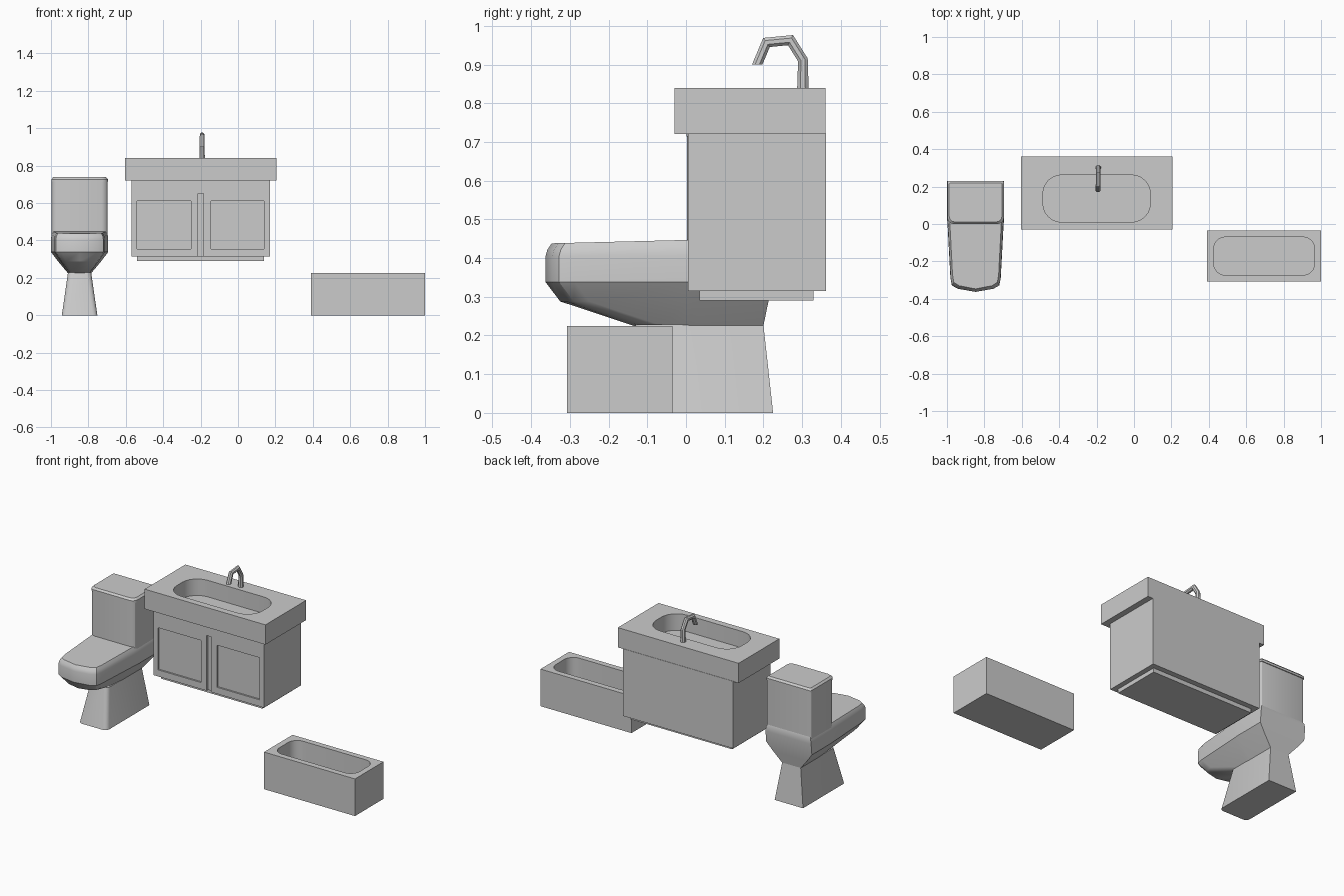
import bpy, bmesh, math
from mathutils import Vector

if "Cube" in bpy.data.objects:
    bpy.data.objects.remove(bpy.data.objects["Cube"])

grey = bpy.data.materials.new("ceramic_grey")
grey.diffuse_color = (0.6, 0.6, 0.6, 1)
grey.use_nodes = True
grey.node_tree.nodes["Principled BSDF"].inputs["Base Color"].default_value = grey.diffuse_color


def loft(name, rings, smooth=True):
    """Skin a stack of equal-length rings and cap both ends."""
    bm = bmesh.new()
    rows = [[bm.verts.new(p) for p in r] for r in rings]
    n = len(rows[0])
    for a, b in zip(rows, rows[1:]):
        for i in range(n):
            j = (i + 1) % n
            bm.faces.new((a[i], a[j], b[j], b[i]))
    bm.faces.new(rows[0][::-1])
    bm.faces.new(rows[-1])
    bmesh.ops.recalc_face_normals(bm, faces=bm.faces)
    me = bpy.data.meshes.new(name)
    bm.to_mesh(me)
    bm.free()
    me.materials.append(grey)
    ob = bpy.data.objects.new(name, me)
    bpy.context.collection.objects.link(ob)
    if smooth:
        bpy.ops.object.select_all(action='DESELECT')
        ob.select_set(True)
        bpy.context.view_layer.objects.active = ob
        bpy.ops.object.shade_smooth_by_angle(angle=math.radians(30))
    return ob


def rect(x0, x1, y0, y1, z, front=0, back=0, steps=1):
    """Rectangle ring with optional rounded front and back corners."""
    pts = []
    corners = [(x1, y1, -1, -1, 0, back), (x0, y1, 1, -1, 90, back),
               (x0, y0, 1, 1, 180, front), (x1, y0, -1, 1, 270, front)]
    for x, y, sx, sy, start, r in corners:
        if not r:
            pts.append((x, y, z))
            continue
        for k in range(steps + 1):
            a = math.radians(start + 90 * k / steps)
            pts.append((x + sx * r + r * math.cos(a), y + sy * r + r * math.sin(a), z))
    return pts


def box(name, x0, x1, y0, y1, z0, z1, r=0, steps=1):
    return loft(name, [rect(x0, x1, y0, y1, z, r, r, steps) for z in (z0, z1)], r > 0)


def cut(target, cutter):
    cutter.hide_render = True
    cutter.display_type = 'WIRE'
    m = target.modifiers.new(cutter.name, 'BOOLEAN')
    m.operation = 'DIFFERENCE'
    m.solver = 'EXACT'
    m.object = cutter


# Toilet
TX = -0.847


def bowl_ring(hw, yf, yb, z, tilt=0.0):
    """Oval-fronted bowl outline, mirrored about the toilet centre line."""
    half = [(0.63 * hw, yf + 0.017), (0.83 * hw, yf + 0.035),
            (0.88 * hw, yf + 0.075), (0.98 * hw, 0.0), (hw, 0.03), (hw, yb)]
    pts = [(0, yf)] + half + [(-x, y) for x, y in reversed(half)]
    return [(TX + x, y, z + tilt * (y + 0.35)) for x, y in pts]


loft("toilet_base", [rect(TX - h, TX + h, yf, yb, z, 0.025, 0, 3)
                     for h, yf, yb, z in ((0.095, -0.185, 0.225, 0), (0.062, -0.13, 0.2, 0.228))])
loft("toilet_bowl", [
    bowl_ring(0.062, -0.135, 0.2, 0.225),
    bowl_ring(0.115, -0.325, 0.213, 0.288),
    bowl_ring(0.153, -0.363, 0.223, 0.338),
    bowl_ring(0.153, -0.363, 0.23, 0.405),
    bowl_ring(0.150, -0.358, 0.23, 0.422, 0.015),
    bowl_ring(0.140, -0.347, 0.222, 0.438, 0.025)])
loft("toilet_tank", [rect(TX - 0.149 + i, TX + 0.149 - i, 0.003 + i, 0.225 - i, z, 0.03, 0.008, 3)
                     for i, z in ((0, 0.43), (0, 0.716))])
loft("tank_lid", [rect(TX - 0.151 + i, TX + 0.151 - i, 0.001 + i, 0.23 - i, z, 0.03, 0.008, 3)
                  for i, z in ((0, 0.714), (0, 0.727), (0.01, 0.738))])

# Vanity cabinet with recessed door panels and centre groove
cabinet = box("vanity_cabinet", -0.57, 0.17, 0.005, 0.362, 0.315, 0.722)
box("vanity_plinth", -0.54, 0.14, 0.035, 0.33, 0.29, 0.318)
for side, x0, x1 in (("left", -0.54, -0.25), ("right", -0.145, 0.14)):
    cut(cabinet, box(side + "_panel_cutter", x0, x1, -0.05, 0.015, 0.355, 0.61))
cut(cabinet, box("groove_cutter", -0.214, -0.184, -0.05, 0.02, 0.25, 0.65))

# Countertop and basin
counter = box("countertop", -0.605, 0.205, -0.03, 0.36, 0.72, 0.84)
cut(counter, box("basin_cutter", -0.487, 0.087, 0.01, 0.262, 0.74, 0.9, 0.1, 6))

# Faucet: a tube with mitred bends
path = [Vector(p) for p in ((0.302, 0.838), (0.302, 0.912), (0.270, 0.963),
                            (0.208, 0.957), (0.184, 0.90))]
radii = [0.016, 0.0135, 0.0135, 0.0135, 0.0145]
rings = []
for i, (p, r) in enumerate(zip(path, radii)):
    if i in (0, len(path) - 1):
        side = Vector((1, 0)) if i == 0 else Vector((-1, 0))
    else:
        d0, d1 = (p - path[i - 1]).normalized(), (path[i + 1] - p).normalized()
        t = (d0 + d1).normalized()
        side = Vector((t.y, -t.x)) / t.dot(d0)
    ring = []
    for k in range(8):
        a = math.tau * (k + 0.5) / 8
        q = p + side * (r * math.cos(a))
        ring.append((-0.192 + r * math.sin(a), q.x, q.y))
    rings.append(ring)
loft("faucet", rings)

# Bathtub
tub = box("bathtub", 0.39, 1.0, -0.308, -0.035, 0, 0.225)
cut(tub, box("tub_cutter", 0.427, 0.965, -0.273, -0.07, 0.04, 0.3, 0.06, 6))
